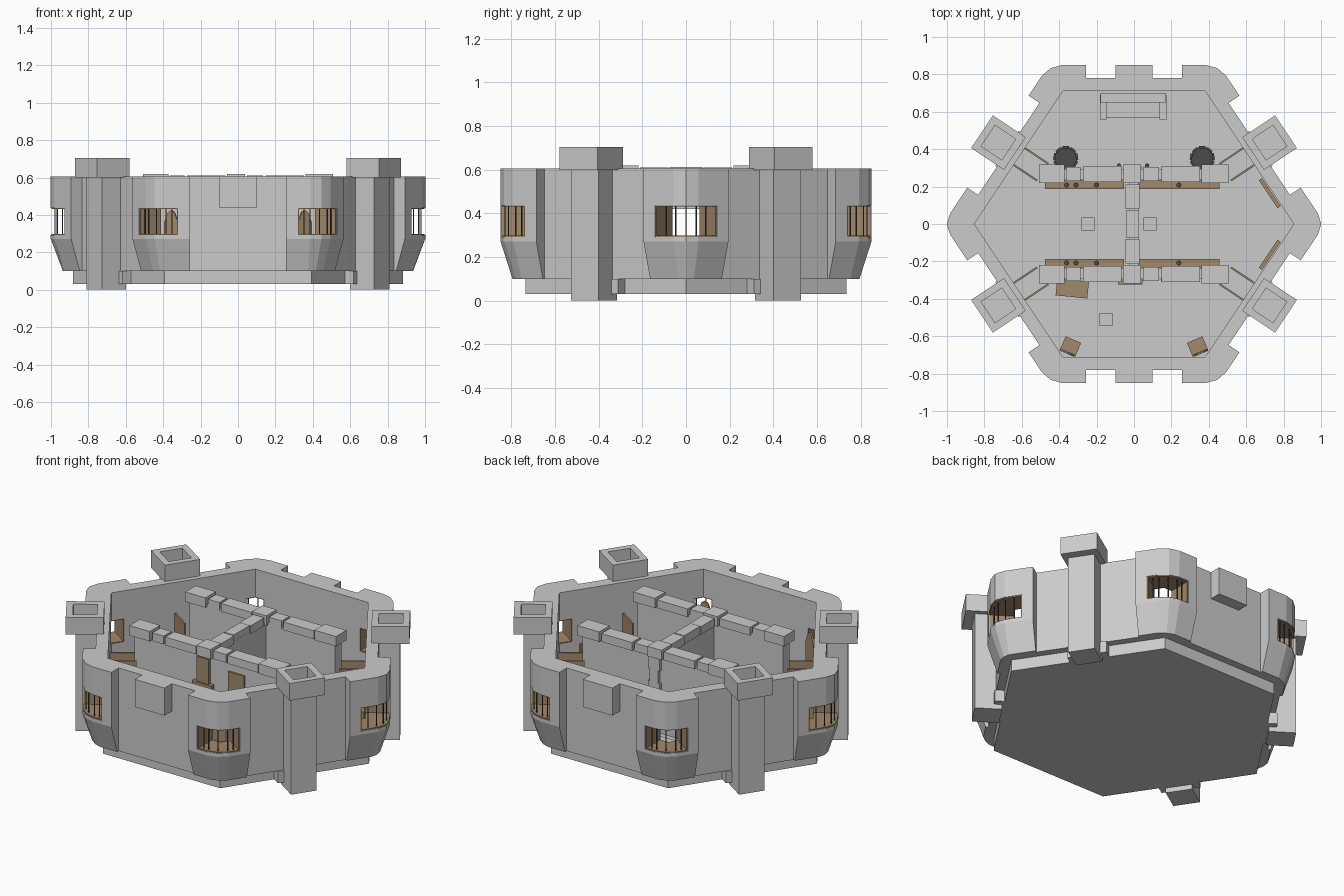
import bpy, bmesh, math
from mathutils import Vector, Matrix

if "Cube" in bpy.data.objects:
    bpy.data.objects.remove(bpy.data.objects["Cube"])

def mat(name, rgb):
    m = bpy.data.materials.new(name)
    m.diffuse_color = (*rgb, 1)
    m.use_nodes = True
    m.node_tree.nodes["Principled BSDF"].inputs["Base Color"].default_value = m.diffuse_color
    return m

WOOD = mat("wood", (0.36, 0.25, 0.15))
DARK = mat("dark", (0.07, 0.07, 0.07))

def prism(name, pts, z0, z1, m=None, low=None):
    """Extrude a plan outline; `low` gives a different bottom outline."""
    bm = bmesh.new()
    a = [bm.verts.new((p[0], p[1], z0)) for p in (low or pts)]
    b = [bm.verts.new((p[0], p[1], z1)) for p in pts]
    n = len(pts)
    bm.faces.new(a[::-1])
    bm.faces.new(b)
    for i in range(n):
        j = (i + 1) % n
        bm.faces.new((a[i], a[j], b[j], b[i]))
    bmesh.ops.recalc_face_normals(bm, faces=bm.faces)
    me = bpy.data.meshes.new(name)
    bm.to_mesh(me)
    bm.free()
    ob = bpy.data.objects.new(name, me)
    bpy.context.collection.objects.link(ob)
    if m:
        me.materials.append(m)
    return ob

def block(name, cx, cy, w, d, z0, z1, m=None, ang=0.0):
    r = Matrix.Rotation(ang, 2)
    pts = [Vector((cx, cy)) + r @ Vector((sx * w / 2, sy * d / 2))
           for sx, sy in ((-1, -1), (1, -1), (1, 1), (-1, 1))]
    return prism(name, pts, z0, z1, m)

def disc(name, cx, cy, r, z0, z1, m=None, n=12, r_low=None):
    ring = lambda q: [(cx + q * math.cos(2 * math.pi * i / n),
                       cy + q * math.sin(2 * math.pi * i / n)) for i in range(n)]
    return prism(name, ring(r), z0, z1, m, ring(r_low or r))

# Hexagon layout: wall normals, tangents, corners
ANG = [math.radians(a) for a in (33.69, 90, 146.31, 213.69, 270, 326.31)]
N = [Vector((math.cos(a), math.sin(a))) for a in ANG]
T = [Vector((-math.sin(a), math.cos(a))) for a in ANG]
INNER, OUTER, BAY = 0.71, 0.78, 0.85
FLOOR, SILL, HEAD, TOP = 0.10, 0.293, 0.437, 0.605

def corner(k, d):
    a, b = N[k % 6], N[(k + 1) % 6]
    return (a + b) * (d / (1 + a.dot(b)))

def P(k, side, d, t):
    w = (k + side) % 6
    return corner(k, BAY) + T[w] * (t if side else -t) - N[w] * (BAY - d)

def plan(k, t, do, c, di):
    return [P(k, 0, do, t), P(k, 0, do, c), corner(k, do) * 0.98, P(k, 1, do, c),
            P(k, 1, do, t), P(k, 1, di, t), corner(k, di), P(k, 0, di, t)]

def reach(k):
    return 0.234 if k % 6 in (2, 5) else 0.197

# Floor slab
prism("floor_slab", [corner(k, 0.735) for k in range(6)], 0.03, FLOOR)

# Corner bays with windows
for k in range(6):
    te = reach(k)
    tw = te - 0.062
    full = plan(k, te, BAY, 0.07, INNER)
    prism("bay_top", full, HEAD, TOP)
    prism("bay_sill", full, 0.272, SILL)
    prism("bay_taper", full, FLOOR, 0.272, None, plan(k, te, 0.795, 0.08, INNER))
    lining = plan(k, tw, BAY - 0.004, 0.07, INNER + 0.002)
    prism("window_ledge", lining, SILL, SILL + 0.006, WOOD)
    prism("window_head", lining, HEAD - 0.006, HEAD, WOOD)
    for s in (0, 1):
        quad = lambda t0, t1, d0, d1: [P(k, s, d0, t0), P(k, s, d1, t0), P(k, s, d1, t1), P(k, s, d0, t1)]
        prism("bay_jamb", quad(tw, te, INNER, BAY), SILL, HEAD)
        prism("window_jamb", quad(tw - 0.007, tw, INNER + 0.002, BAY - 0.004), SILL, HEAD, WOOD)
        for t in (0.07, (tw + 0.07) / 2):
            p = P(k, s, BAY - 0.02, t)
            block("window_bar", p.x, p.y, 0.005, 0.005, SILL, HEAD, DARK, ANG[(k + s) % 6])
    p = corner(k, BAY - 0.02) * 0.98
    block("window_bar", p.x, p.y, 0.005, 0.005, SILL, HEAD, DARK)

# Straight walls between the bays
for w in range(6):
    a, b = w - 1, w
    prism("wall", [P(a, 1, INNER, reach(a)), P(a, 1, OUTER, reach(a)),
                   P(b, 0, OUTER, reach(b)), P(b, 0, INNER, reach(b))], FLOOR, TOP)

# Boxes projecting from the front and back walls
for s in (-1, 1):
    block("wall_box", 0, s * 0.81, 0.2, 0.08, HEAD, TOP)

# Four corner chimneys with hollow heads and open double doors
for w in (0, 2, 3, 5):
    sx, sy = (1 if N[w].x > 0 else -1), (1 if N[w].y > 0 else -1)
    mid = Vector((0.725 * sx, 0.435 * sy))

    def local(name, u, v, du, dv, z0, z1, m=None):
        c = mid + N[w] * u + T[w] * v
        block(name, c.x, c.y, du, dv, z0, z1, m, ANG[w])
    local("chimney_shaft", -0.024, 0, 0.152, 0.152, 0, 0.61)
    local("chimney_foot", -0.085, 0, 0.06, 0.225, 0.03, FLOOR)
    for s in (-1, 1):
        local("chimney_head_side", s * 0.086, 0, 0.038, 0.21, 0.60, 0.705)
        local("chimney_head_end", 0, s * 0.086, 0.134, 0.038, 0.60, 0.705)
        local("door_leaf", -0.21, s * 0.054, 0.15, 0.01, FLOOR, 0.42, WOOD)
    local("chimney_head_floor", 0, 0, 0.134, 0.134, 0.60, 0.612)

# Inner partition walls with stone caps
CAPS = [(-0.44, 0.14, 0.10, 0.62), (-0.325, 0.08, 0.075, 0.61), (-0.17, 0.21, 0.085, 0.61),
        (-0.01, 0.10, 0.10, 0.62), (0.09, 0.09, 0.075, 0.61), (0.25, 0.21, 0.085, 0.61),
        (0.435, 0.15, 0.10, 0.62)]
for s in (-1, 1):
    block("partition", 0, s * 0.265, 0.98, 0.06, FLOOR, 0.575)
    for x, w, d, z in CAPS:
        block("partition_cap", x, s * 0.268, w - 0.004, d, 0.56, z)
    block("cross_wall", 0, s * 0.17, 0.05, 0.14, FLOOR, 0.575)
    block("cross_cap", -0.008, s * 0.145, 0.075, 0.13, 0.56, 0.61)
block("cross_lintel", 0, 0, 0.05, 0.2, 0.42, 0.575)
block("cross_cap", -0.008, 0, 0.065, 0.15, 0.56, 0.612)

# Rugs and low tables
block("rug_back", -0.005, 0.515, 0.37, 0.37, FLOOR, 0.104)
block("rug_front", -0.005, -0.515, 0.37, 0.37, FLOOR, 0.104)
for s in (-1, 1):
    block("rug_middle", s * 0.24, 0, 0.38, 0.37, FLOOR, 0.104)
for x, y in ((-0.245, 0), (0.085, 0), (-0.15, -0.51)):
    block("stool", x, y, 0.07, 0.07, FLOOR, 0.15)
for x, y, a in ((-0.36, 0.56, 0.2), (-0.41, -0.5, -0.6), (0.72, 0.09, -0.5)):
    block("loose_sheet", x, y, 0.075, 0.05, FLOOR, 0.104, None, a)

# Sofa against the back wall
block("sofa_seat", -0.005, 0.615, 0.34, 0.09, FLOOR, 0.165)
block("sofa_back", -0.005, 0.675, 0.35, 0.05, FLOOR, 0.24)
for s in (-1, 1):
    block("sofa_arm", -0.005 + s * 0.16, 0.625, 0.035, 0.13, FLOOR, 0.2)

# Shelves along the partitions, with jars
for s in (-1, 1):
    for x0, x1 in ((-0.47, -0.06), (0.03, 0.45)):
        xc, w = (x0 + x1) / 2, x1 - x0
        for z in (0.10, 0.20, 0.31):
            block("shelf_board", xc, s * 0.21, w, 0.045, z, z + 0.012, WOOD)
        for x in (x0, xc, x1):
            block("shelf_post", x, s * 0.21, 0.012, 0.045, FLOOR, 0.322, WOOD)
    for x in (-0.36, -0.31, -0.2, 0.24):
        disc("jar", x, s * 0.208, 0.014, 0.322, 0.35, DARK, 8)
    # Benches beside the right window
    block("side_bench", 0.725, s * 0.165, 0.02, 0.18, FLOOR, 0.28, WOOD, s * math.radians(33.69))
    # Round tub chairs at the back
    disc("tub_chair_seat", s * 0.365, 0.35, 0.062, FLOOR, 0.17, DARK, 16, 0.05)
    for i in range(7):
        a = math.radians(-30 + i * 40)
        block("tub_chair_slat", s * (0.365 + 0.06 * math.cos(a)), 0.35 + 0.06 * math.sin(a),
              0.012, 0.035, FLOOR, 0.25, DARK, s * a)
    # Pointed-back chairs at the front
    ang = s * 0.4
    block("chair_seat", s * 0.34, -0.655, 0.09, 0.08, 0.18, 0.20, WOOD, ang)
    for dx in (-0.035, 0.035):
        for dy in (-0.03, 0.03):
            v = Matrix.Rotation(ang, 2) @ Vector((dx, dy))
            block("chair_leg", s * 0.34 + v.x, -0.655 + v.y, 0.012, 0.012, FLOOR, 0.18, WOOD, ang)
    back = prism("chair_back", [(-0.04, 0), (0.04, 0), (0.04, 0.16), (0.018, 0.215), (0, 0.225),
                                (-0.018, 0.215), (-0.04, 0.16)], 0, 0.012, WOOD)
    back.rotation_euler = (math.pi / 2, 0, ang)
    back.location = (s * 0.34 + 0.035 * math.sin(ang), -0.655 - 0.03 * math.cos(ang), 0.2)

# Desk, fireplace and stone stack, wall board
block("desk_top", -0.33, -0.345, 0.17, 0.09, 0.24, 0.255, WOOD, -0.1)
block("desk_body", -0.33, -0.345, 0.15, 0.07, FLOOR, 0.24, WOOD, -0.1)
block("hearth", -0.02, -0.305, 0.11, 0.03, FLOOR, 0.36, DARK)
block("mantel", -0.02, -0.305, 0.13, 0.035, 0.36, 0.40, WOOD)
block("hearth_panel", -0.02, -0.302, 0.08, 0.02, 0.40, 0.55, WOOD)
block("wall_board", 0.2, -0.299, 0.11, 0.012, 0.37, 0.51, WOOD)
for i in range(6):
    w = 0.08 if i % 2 else 0.06
    block("stone_stack", 0, 0.30, w, 0.02, FLOOR + i * 0.077, FLOOR + (i + 1) * 0.077)
for x in (-0.08, 0.07):
    disc("wall_lamp", x, 0.312, 0.012, 0.32, 0.36, DARK, 8)
    block("lamp_bracket", x, 0.303, 0.006, 0.02, 0.31, 0.32, DARK)
